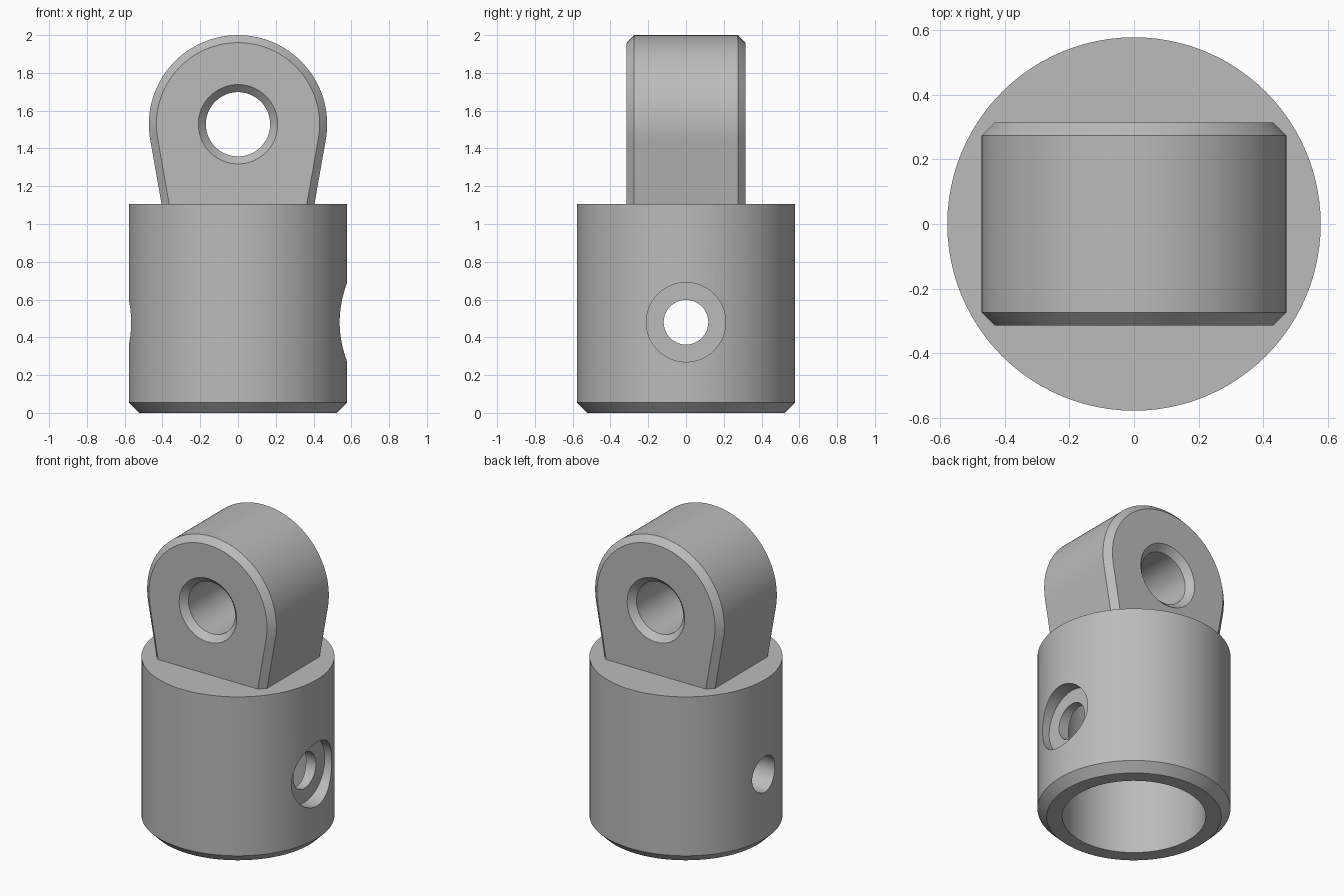
import bpy
import bmesh
from math import sin, cos, tan, pi, radians
from mathutils import Matrix

cube = bpy.data.objects.get("Cube")
if cube:
    bpy.data.objects.remove(cube, do_unlink=True)

SEGMENTS = 96
BODY_R, BODY_TOP, BORE_R, BORE_TOP = 0.578, 1.105, 0.43, 0.95
PIN_Z, PIN_R, COUNTERBORE_R, COUNTERBORE_X = 0.48, 0.118, 0.21, 0.487
EYE_Z, EYE_R, HOLE_R = 1.528, 0.472, 0.17
LUG_HALF, BEVEL, TAPER = 0.314, 0.04, radians(10)

grey = bpy.data.materials.new("satin grey")
grey.use_nodes = True
colour = (0.5, 0.5, 0.5, 1)
grey.diffuse_color = colour
grey.node_tree.nodes["Principled BSDF"].inputs["Base Color"].default_value = colour


def make_object(name, bm):
    bmesh.ops.recalc_face_normals(bm, faces=bm.faces)
    mesh = bpy.data.meshes.new(name)
    bm.to_mesh(mesh)
    bm.free()
    mesh.materials.append(grey)
    obj = bpy.data.objects.new(name, mesh)
    bpy.context.collection.objects.link(obj)
    return obj


def lathe(name, profile, matrix=Matrix()):
    """Revolve (radius, height) points around z, then place with the matrix."""
    bm = bmesh.new()
    verts = [bm.verts.new((r, 0, h)) for r, h in profile]
    edges = [bm.edges.new(pair) for pair in zip(verts, verts[1:])]
    bmesh.ops.spin(bm, geom=verts + edges, cent=(0, 0, 0), axis=(0, 0, 1),
                   angle=2 * pi, steps=SEGMENTS, use_merge=True)
    bmesh.ops.remove_doubles(bm, verts=bm.verts, dist=1e-5)
    bm.transform(matrix)
    return make_object(name, bm)


def activate(obj):
    bpy.ops.object.select_all(action="DESELECT")
    obj.select_set(True)
    bpy.context.view_layer.objects.active = obj


def cut(obj, cutter):
    cutter.hide_render = True
    mod = obj.modifiers.new("cut", "BOOLEAN")
    mod.operation, mod.solver, mod.object = "DIFFERENCE", "EXACT", cutter
    activate(obj)
    bpy.ops.object.modifier_apply(modifier=mod.name)
    bpy.data.objects.remove(cutter, do_unlink=True)


def smooth(obj):
    activate(obj)
    bpy.ops.object.shade_smooth_by_angle(angle=radians(30))


# Hollow cylindrical socket, chamfered at its open lower end
body = lathe("socket_body", [
    (0, BORE_TOP), (BORE_R, BORE_TOP), (BORE_R, 0), (BODY_R - 0.055, 0),
    (BODY_R, 0.055), (BODY_R, BODY_TOP), (0, BODY_TOP)])

# Cross hole along x, with a counterbore on the left side
along_x = Matrix.Translation((0, 0, PIN_Z)) @ Matrix.Rotation(pi / 2, 4, "Y")
cut(body, lathe("pin_hole_cutter", [
    (0, -1), (PIN_R, -1), (PIN_R, COUNTERBORE_X),
    (COUNTERBORE_R, COUNTERBORE_X), (COUNTERBORE_R, 1), (0, 1)], along_x))
smooth(body)


# Tapered lug with a round head, bevelled front and back, sunk into the socket
def lug_outline(r, z_low):
    foot = r / cos(TAPER) - (EYE_Z - z_low) * tan(TAPER)
    sweep = pi + 2 * TAPER
    arc = [sweep * i / SEGMENTS - TAPER for i in range(SEGMENTS + 1)]
    points = [(r * cos(a), EYE_Z + r * sin(a)) for a in arc]
    return [(foot, z_low)] + points + [(-foot, z_low)]


bm = bmesh.new()
loops = []
for y, r in [(-LUG_HALF, EYE_R - BEVEL), (BEVEL - LUG_HALF, EYE_R),
             (LUG_HALF - BEVEL, EYE_R), (LUG_HALF, EYE_R - BEVEL)]:
    loops.append([bm.verts.new((x, y, z)) for x, z in lug_outline(r, BODY_TOP - 0.05)])
for a, b in zip(loops, loops[1:]):
    for i in range(len(a)):
        bm.faces.new((a[i - 1], a[i], b[i], b[i - 1]))
bm.faces.new(loops[0])
bm.faces.new(loops[-1])
lug = make_object("eye_lug", bm)

# Eye hole along y, countersunk at both ends
along_y = Matrix.Translation((0, 0, EYE_Z)) @ Matrix.Rotation(pi / 2, 4, "X")
end, mouth = LUG_HALF + BEVEL, HOLE_R + 2 * BEVEL
inner = LUG_HALF - BEVEL
cut(lug, lathe("eye_hole_cutter", [
    (0, -end), (mouth, -end), (HOLE_R, -inner),
    (HOLE_R, inner), (mouth, end), (0, end)], along_y))
smooth(lug)
